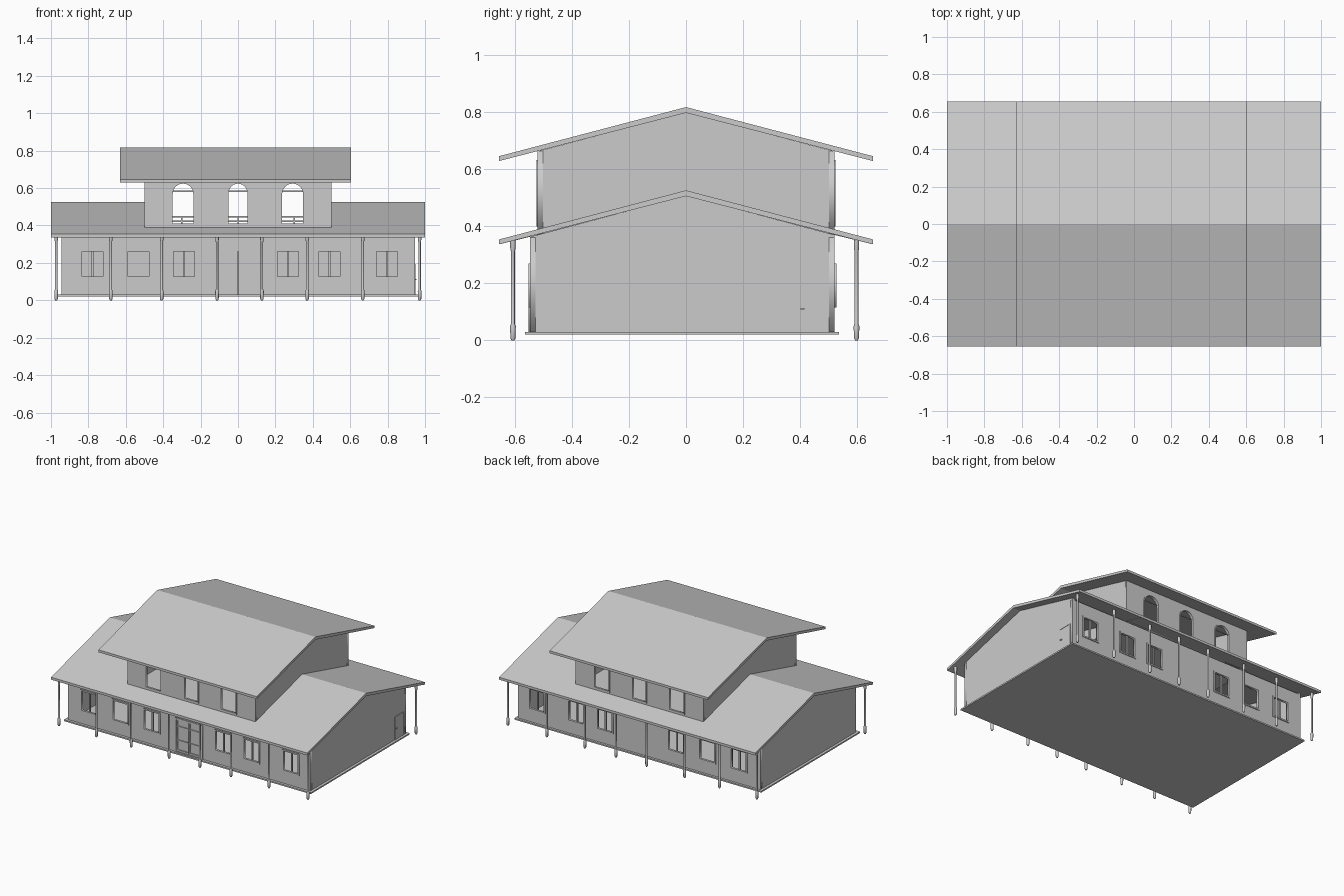
import bpy, bmesh, math
from mathutils import Matrix

if "Cube" in bpy.data.objects:
    bpy.data.objects.remove(bpy.data.objects["Cube"])

SLOPE = 0.2626


def link(name, mesh):
    ob = bpy.data.objects.new(name, mesh)
    bpy.context.collection.objects.link(ob)
    return ob


def box(name, x, y, z):
    """Box from (min, max) ranges."""
    bm = bmesh.new()
    bmesh.ops.create_cube(bm, size=1)
    for v in bm.verts:
        v.co = [r[0] if c < 0 else r[1] for c, r in zip(v.co, (x, y, z))]
    me = bpy.data.meshes.new(name)
    bm.to_mesh(me)
    bm.free()
    return link(name, me)


def prism(name, pts, x0, x1):
    """Extrude a (y, z) outline along x."""
    bm = bmesh.new()
    f = bm.faces.new([bm.verts.new((x0, y, z)) for y, z in pts])
    ext = bmesh.ops.extrude_face_region(bm, geom=[f])
    for v in ext["geom"]:
        if isinstance(v, bmesh.types.BMVert):
            v.co.x = x1
    bmesh.ops.recalc_face_normals(bm, faces=bm.faces)
    me = bpy.data.meshes.new(name)
    bm.to_mesh(me)
    bm.free()
    return link(name, me)


def panel(name, loops, y, thick):
    """Upright sheet from (x, z) outlines; inner loops become openings."""
    cu = bpy.data.curves.new(name, 'CURVE')
    cu.dimensions = '2D'
    cu.fill_mode = 'BOTH'
    cu.extrude = thick / 2
    for loop in loops:
        sp = cu.splines.new('POLY')
        sp.points.add(len(loop) - 1)
        for p, (a, b) in zip(sp.points, loop):
            p.co = (a, b, 0, 1)
        sp.use_cyclic_u = True
    tmp = link(name + "_outline", cu)
    deps = bpy.context.evaluated_depsgraph_get()
    me = bpy.data.meshes.new_from_object(tmp.evaluated_get(deps))
    bpy.data.objects.remove(tmp)
    me.transform(Matrix.Translation((0, y, 0)) @ Matrix.Rotation(math.pi / 2, 4, 'X'))
    bm = bmesh.new()
    bm.from_mesh(me)
    bmesh.ops.remove_doubles(bm, verts=bm.verts, dist=1e-5)
    bmesh.ops.recalc_face_normals(bm, faces=bm.faces)
    bm.to_mesh(me)
    bm.free()
    return link(name, me)


def rect(x0, x1, z0, z1):
    return [(x0, z0), (x1, z0), (x1, z1), (x0, z1)]


def arch(cx, r, z0, spring, n=12):
    return [(cx - r, z0), (cx + r, z0)] + [
        (cx + r * math.cos(math.pi * i / n), spring + r * math.sin(math.pi * i / n))
        for i in range(n + 1)]


def roof(name, ridge, x0, x1):
    e, t = 0.655, 0.02
    d = ridge - e * SLOPE
    prism(name, [(-e, d), (0, ridge), (e, d), (e, d - t + 0.003),
                 (0, ridge - t), (-e, d - t + 0.003)], x0, x1)


# Floor slab
box("floor_slab", (-0.963, 0.963), (-0.565, 0.537), (0.02, 0.03))

# Lower storey walls with window openings
windows = [-0.778, -0.532, -0.289, 0.267, 0.49, 0.797]
HW, WZ0, WZ1 = 0.062, 0.12, 0.266
holes = [rect(c - HW, c + HW, WZ0, WZ1) for c in windows]
door_hole = rect(-0.1, 0.1, 0.032, 0.264)
outer = rect(-0.945, 0.945, 0.03, 0.36)
panel("front_wall", [outer, door_hole] + holes, -0.537, 0.02)
panel("back_wall", [outer] + holes, 0.511, 0.02)
for s, side in ((-1, "left"), (1, "right")):
    prism(side + "_gable_wall", [(-0.547, 0.03), (0.521, 0.03), (0.521, 0.37),
                                 (0, 0.507), (-0.547, 0.363)], s * 0.925, s * 0.945)
box("inner_partition", (-0.925, 0.925), (-0.01, 0.01), (0.03, 0.37))

# Lower window frames and mullions, front and back
for label, y, s in (("front", -0.547, -1), ("back", 0.521, 1)):
    for i, c in enumerate(windows):
        panel(f"{label}_window_frame_{i}",
              [rect(c - HW - 0.004, c + HW + 0.004, WZ0 - 0.004, WZ1 + 0.004),
               rect(c - HW + 0.006, c + HW - 0.006, WZ0 + 0.006, WZ1 - 0.006)],
              y - s * 0.002, 0.016)
        if i != 1:
            yy = sorted((y - s * 0.004, y - s * 0.014))
            box(f"{label}_window_mullion_{i}", (c - 0.005, c + 0.005), yy, (WZ0, WZ1))

# Double front door with recessed panels
panel("front_door_frame", [rect(-0.108, 0.108, 0.03, 0.27), rect(-0.098, 0.098, 0.034, 0.26)],
      -0.546, 0.012)
for s, side in ((-1, "left"), (1, "right")):
    def span(a, b):
        return sorted((s * a, s * b))
    panel(side + "_door_leaf", [rect(*span(0.002, 0.099), 0.034, 0.261)] +
          [rect(*span(0.01, 0.09), a, b) for a, b in
           ((0.046, 0.108), (0.115, 0.205), (0.213, 0.253))], -0.542, 0.012)
    box(side + "_door_panel", span(0.004, 0.096), (-0.541, -0.535), (0.036, 0.26))

# Side door in the right wall
box("side_door", (0.94, 0.947), (0.397, 0.495), (0.03, 0.188))
for y0, y1, z0, z1 in ((0.393, 0.398, 0.03, 0.193), (0.494, 0.499, 0.03, 0.193),
                       (0.393, 0.499, 0.188, 0.193)):
    box("side_door_trim", (0.94, 0.949), (y0, y1), (z0, z1))
box("side_door_handle", (0.945, 0.954), (0.402, 0.416), (0.108, 0.113))

# Lower roof: two gabled wings joined by eave strips around the upper storey
roof("lower_roof_left", 0.526, -1, -0.49)
roof("lower_roof_right", 0.526, 0.49, 1)
for s, side in ((-1, "front"), (1, "back")):
    a, b = 0.51, 0.655
    za, zb = 0.526 - a * SLOPE, 0.526 - b * SLOPE
    prism(side + "_eave", [(s * a, za), (s * b, zb), (s * b, zb - 0.017),
                           (s * a, za - 0.02)], -0.49, 0.49)

# Upper storey walls, floor and arched windows
box("upper_floor", (-0.49, 0.49), (-0.51, 0.51), (0.37, 0.385))
arches = [(-0.294, 0.059), (0, 0.054), (0.292, 0.06)]
for label, s in (("front", -1), ("back", 1)):
    panel(f"upper_{label}_wall", [rect(-0.5, 0.5, 0.37, 0.664)] +
          [arch(c, r, 0.405, 0.628 - r) for c, r in arches], s * 0.511, 0.018)
    for i, (c, r) in enumerate(arches):
        panel(f"upper_{label}_arch_frame_{i}",
              [arch(c, r + 0.004, 0.4, 0.628 - r), arch(c, r - 0.004, 0.41, 0.628 - r)],
              s * 0.518, 0.014)
for s, side in ((-1, "left"), (1, "right")):
    prism(f"upper_{side}_gable_wall", [(-0.52, 0.37), (0.52, 0.37), (0.52, 0.663),
                                       (0, 0.799), (-0.52, 0.663)], s * 0.482, s * 0.5)
for i, (c, r) in enumerate(arches):
    box(f"arch_transom_{i}", (c - r, c + r), (0.508, 0.514), (0.58, 0.586))

# Railing inside the upper storey
for z in (0.42, 0.443):
    box("inner_rail", (-0.4, 0.4), (-0.004, 0.004), (z, z + 0.007))
for i in range(-4, 5):
    box("inner_rail_post", (i * 0.1 - 0.004, i * 0.1 + 0.004), (-0.004, 0.004), (0.385, 0.45))

# Upper roof
roof("upper_roof", 0.818, -0.63, 0.605)

# Turned veranda posts along front and back eaves
profile = [(0.005, 0), (0.009, 0.008), (0.01, 0.05), (0.0065, 0.058), (0.0065, 0.31),
           (0.0095, 0.325), (0.0095, 0.352)]
N = 12
bm = bmesh.new()
rings = [[bm.verts.new((r * math.cos(2 * math.pi * k / N), r * math.sin(2 * math.pi * k / N), z))
          for k in range(N)] for r, z in profile]
for a, b in zip(rings, rings[1:]):
    for k in range(N):
        bm.faces.new((a[k], a[(k + 1) % N], b[(k + 1) % N], b[k]))
bm.faces.new(rings[0][::-1])
bm.faces.new(rings[-1])
post = bpy.data.meshes.new("veranda_post")
bm.to_mesh(post)
bm.free()
for f in post.polygons:
    f.use_smooth = len(f.vertices) == 4
post.set_sharp_from_angle(angle=math.radians(35))
for label, y in (("front", -0.607), ("back", 0.598)):
    for i, x in enumerate((-0.972, -0.68, -0.408, -0.112, 0.128, 0.37, 0.667, 0.971)):
        link(f"{label}_post_{i}", post).location = (x, y, 0)
